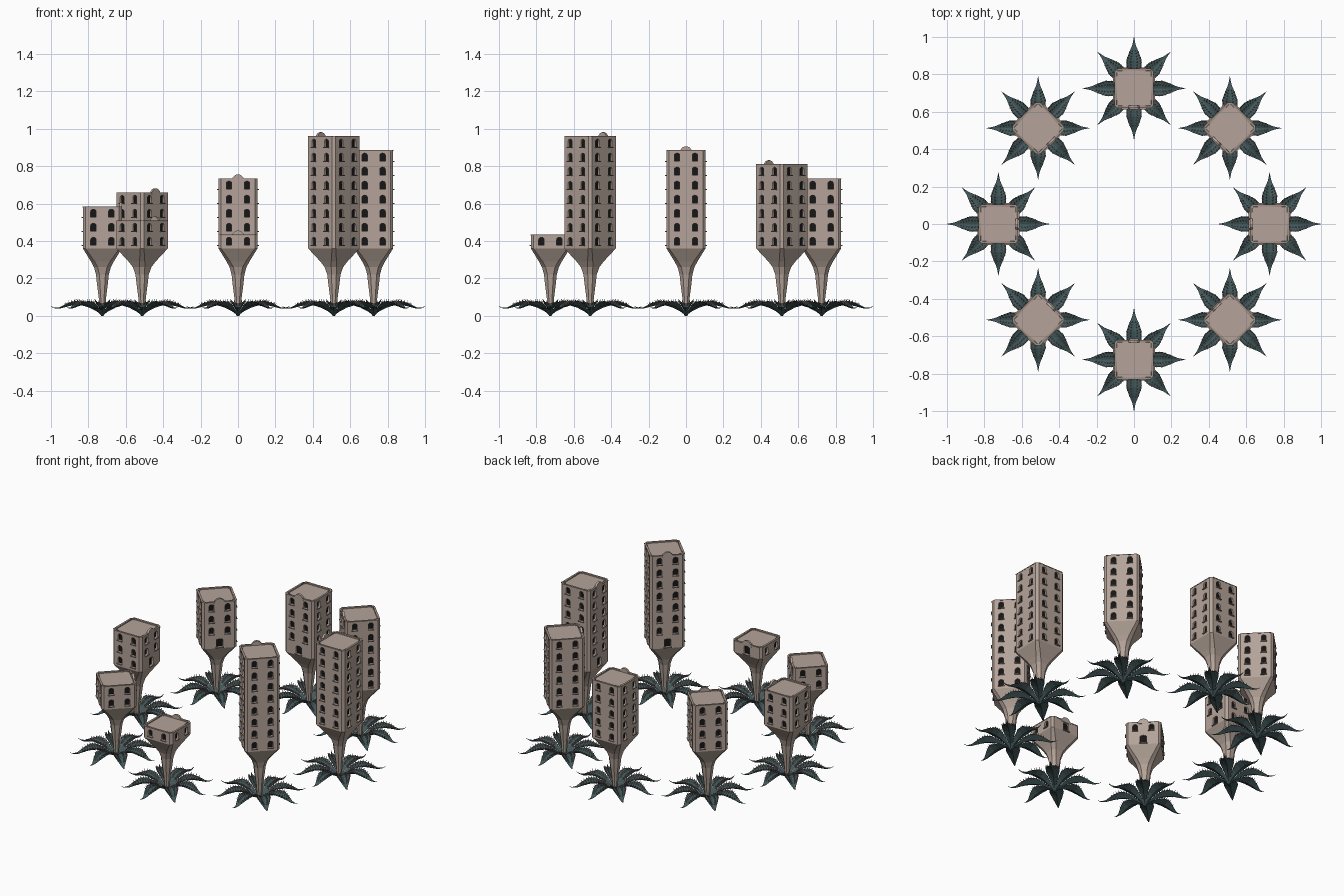
import bpy, bmesh, math
from mathutils import Matrix, Vector

if "Cube" in bpy.data.objects:
    bpy.data.objects.remove(bpy.data.objects["Cube"])


def material(name, rgb):
    m = bpy.data.materials.new(name)
    m.diffuse_color = (*rgb, 1)
    m.use_nodes = True
    m.node_tree.nodes["Principled BSDF"].inputs["Base Color"].default_value = m.diffuse_color
    return m


WALL = material("plaster", (0.46, 0.37, 0.32))
TRIM = material("trim", (0.36, 0.28, 0.24))
DARK = material("dark_opening", (0.008, 0.008, 0.008))
LEAF = material("leaf", (0.055, 0.095, 0.1))
SPIKE = material("spike", (0.3, 0.2, 0.18))

RING, BASE, FLOOR = 0.725, 0.36, 0.075   # ring radius, body start, storey height
HALF, CHAMFER, THICK = 0.104, 0.014, 0.012


def finish(bm, name, mat, place):
    bmesh.ops.recalc_face_normals(bm, faces=bm.faces)
    me = bpy.data.meshes.new(name)
    bm.to_mesh(me)
    bm.free()
    me.materials.append(mat)
    ob = bpy.data.objects.new(name, me)
    ob.matrix_world = place
    bpy.context.collection.objects.link(ob)
    return ob


def octagon(a, c, z):
    """Square of half width a with corners cut by c."""
    b = a - c
    return [Vector(p + (z,)) for p in [(a, -b), (a, b), (b, a), (-b, a),
                                       (-a, b), (-a, -b), (-b, -a), (b, -a)]]


def loft(bm, rings, cap=True):
    rows = [[bm.verts.new(p) for p in r] for r in rings]
    for lo, hi in zip(rows, rows[1:]):
        n = len(lo)
        for i in range(n):
            bm.faces.new((lo[i], lo[(i + 1) % n], hi[(i + 1) % n], hi[i]))
    if cap:
        bm.faces.new(rows[0][::-1])
        bm.faces.new(rows[-1])


def box(bm, centre, size, turn=Matrix()):
    m = turn @ Matrix.Translation(centre) @ Matrix.Diagonal((*size, 1))
    bmesh.ops.create_cube(bm, size=1, matrix=m)


def arch(x, y, w, h, rise):
    """Outline of an opening with a rounded head; x centre, y bottom."""
    pts = [(x - w / 2, y), (x + w / 2, y)]
    for i in range(7):
        t = math.pi * i / 6
        pts.append((x + w / 2 * math.cos(t), y + h - rise + rise * math.sin(t)))
    return pts


def panel_mesh(outlines):
    """Filled plate with holes, from flat curves."""
    cu = bpy.data.curves.new("plate", 'CURVE')
    cu.dimensions, cu.fill_mode, cu.extrude = '2D', 'BOTH', THICK / 2
    for pts in outlines:
        s = cu.splines.new('POLY')
        s.points.add(len(pts) - 1)
        for p, q in zip(s.points, pts):
            p.co = (q[0], q[1], 0, 1)
        s.use_cyclic_u = True
    ob = bpy.data.objects.new("plate", cu)
    bpy.context.collection.objects.link(ob)
    dg = bpy.context.evaluated_depsgraph_get()
    me = bpy.data.meshes.new_from_object(ob.evaluated_get(dg))
    bpy.data.objects.remove(ob)
    return me


def openings(floors, door):
    out = []
    for f in range(floors):
        z = BASE + f * FLOOR
        if door and f == 0:
            out.append(arch(0, z + 0.008, 0.04, 0.052, 0.008))
        else:
            out += [arch(x, z + 0.018, 0.029, 0.042, 0.012) for x in (-0.048, 0.048)]
    return out


def tower(floors, place):
    top = BASE + floors * FLOOR
    walls, trim = bmesh.new(), bmesh.new()
    b = HALF - CHAMFER
    # four pierced wall plates; the one with the door looks to the ring centre
    for k in range(4):
        turn = Matrix.Rotation(k * math.pi / 2, 4, 'Z')
        holes = openings(floors, k == 2)
        me = panel_mesh([[(-b, BASE), (b, BASE), (b, top), (-b, top)]] + holes)
        basis = Matrix(((0, 0, 1, HALF - THICK / 2), (1, 0, 0, 0), (0, 1, 0, 0), (0, 0, 0, 1)))
        me.transform(turn @ basis)
        walls.from_mesh(me)
        bpy.data.meshes.remove(me)
        # sills
        for h in holes:
            x, w = (h[0][0] + h[1][0]) / 2, h[1][0] - h[0][0]
            box(trim, (HALF + 0.003, x, h[0][1] - 0.002), (0.01, w + 0.008, 0.005), turn)
        # chamfered corner posts
        tri = [(HALF, b), (b, HALF), (b - 0.008, b - 0.008)]
        loft(walls, [[turn @ Vector((*p, z)) for p in tri] for z in (BASE, top)])
    # roof deck behind the parapet
    loft(walls, [octagon(HALF - 0.009, 0.012, z) for z in (top - 0.014, top - 0.006)])
    # rounded gable over the door side
    gable = arch(0, top - 0.012, 0.066, 0.034, 0.034)
    loft(walls, [[Vector((x, y, z)) for y, z in gable] for x in (-HALF - 0.002, -HALF + 0.012)])
    finish(walls, "tower_walls", WALL, place)
    # coping around the roof edge
    for k in range(4):
        box(trim, (HALF - 0.004, 0, top - 0.002), (0.011, 2 * b, 0.005),
            Matrix.Rotation(k * math.pi / 2, 4, 'Z'))
    finish(trim, "sills_and_coping", TRIM, place)
    # dark interior seen through the openings
    core = bmesh.new()
    loft(core, [octagon(HALF - THICK + 0.001, 0.012, z) for z in (BASE + 0.002, top - 0.015)])
    finish(core, "dark_interior", DARK, place)
    # flared pedestal
    ped = bmesh.new()
    levels = [(0.03, 0.014, 0.008), (0.1, 0.02, 0.011), (0.17, 0.029, 0.016), (0.22, 0.034, 0.018),
              (0.26, 0.045, 0.02), (0.29, 0.061, 0.02), (BASE, HALF, CHAMFER)]
    loft(ped, [octagon(a, c, z) for z, a, c in levels])
    finish(ped, "flared_pedestal", WALL, place)


# leaf stations: distance, half width, centre height, edge lift
STATIONS = [(0, 0.007, 0, 0), (0.03, 0.012, 0.028, 0.004), (0.07, 0.027, 0.05, 0.01),
            (0.11, 0.04, 0.062, 0.014), (0.15, 0.041, 0.064, 0.015), (0.19, 0.027, 0.055, 0.01),
            (0.23, 0.01, 0.042, 0.003), (0.255, 0.004, 0.042, 0.001), (0.275, 0.0008, 0.049, 0)]


def station(r):
    for p, q in zip(STATIONS, STATIONS[1:]):
        if r <= q[0]:
            t = (r - p[0]) / (q[0] - p[0])
            return [u + (v - u) * t for u, v in zip(p, q)]
    return STATIONS[-1]


def plant(place):
    leaves, spikes = bmesh.new(), bmesh.new()
    for k in range(8):
        turn = Matrix.Rotation(k * math.pi / 4, 4, 'Z')
        rings = []
        for r, w, z, e in STATIONS:
            keel = min(0.006, w * 0.4, z)
            rings.append([turn @ Vector(p) for p in
                          [(r, -w, z + e), (r, 0, z - keel), (r, w, z + e), (r, 0, z + 0.002)]])
        loft(leaves, rings)
        # upright spikes along both margins and both blades
        for i in range(10):
            for side in (-0.95, -0.45, 0.45, 0.95):
                r, w, z, e = station(0.06 + i * 0.015 + (0.007 if abs(side) < 0.5 else 0))
                pos = Vector((r, side * w, z + e * abs(side) + 0.006))
                tilt = Matrix.Rotation(-side * 0.5, 4, 'X') @ Matrix.Rotation(0.35, 4, 'Y')
                bmesh.ops.create_cone(spikes, segments=4, radius1=0.0035, radius2=0,
                                      depth=0.018, cap_ends=False,
                                      matrix=turn @ Matrix.Translation(pos) @ tilt)
    finish(leaves, "leaf_rosette", LEAF, place)
    finish(spikes, "leaf_spikes", SPIKE, place)


# ring of eight towers, growing one storey each step clockwise from the front
for i in range(8):
    a = -math.pi / 2 - i * math.pi / 4
    place = Matrix.Rotation(a, 4, 'Z') @ Matrix.Translation((RING, 0, 0))
    tower(i + 1, place)
    plant(place)
